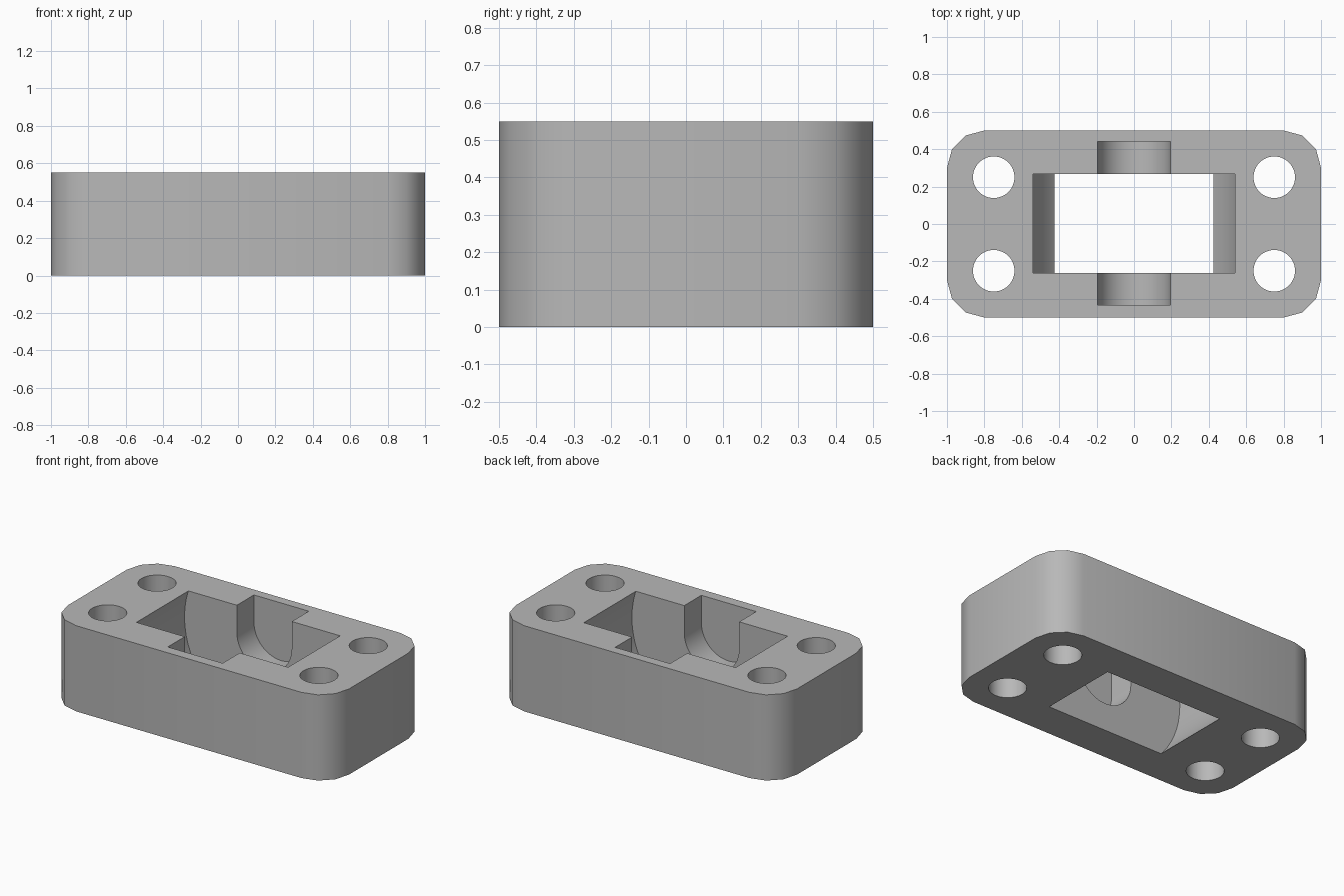
import bpy, bmesh
from math import cos, sin, pi, radians
from mathutils import Vector

if "Cube" in bpy.data.objects:
    bpy.data.objects.remove(bpy.data.objects["Cube"])

HEIGHT = 0.55
AXLE_Z = 0.375    # shared centre height of wheel pocket and axle slot
Y_MID = 0.003

grey = bpy.data.materials.new("plain grey")
grey.use_nodes = True
colour = (0.48, 0.48, 0.48, 1)
grey.diffuse_color = colour
grey.node_tree.nodes["Principled BSDF"].inputs["Base Color"].default_value = colour


def arc(cx, cy, r, start, end, steps):
    angles = [radians(start + (end - start) * i / steps) for i in range(steps + 1)]
    return [(cx + r * cos(a), cy + r * sin(a)) for a in angles]


def prism(name, points, sweep):
    """Extrude a closed outline of 3D points along a vector."""
    bm = bmesh.new()
    face = bm.faces.new([bm.verts.new(p) for p in points])
    new = bmesh.ops.extrude_face_region(bm, geom=[face])["geom"]
    bmesh.ops.translate(bm, vec=Vector(sweep),
                        verts=[v for v in new if isinstance(v, bmesh.types.BMVert)])
    bmesh.ops.recalc_face_normals(bm, faces=bm.faces)
    mesh = bpy.data.meshes.new(name)
    bm.to_mesh(mesh)
    bm.free()
    mesh.materials.append(grey)
    obj = bpy.data.objects.new(name, mesh)
    bpy.context.collection.objects.link(obj)
    return obj


def cross_prism(name, outline, half_depth):
    """Prism of an x-z outline running along y."""
    return prism(name, [(x, Y_MID - half_depth, z) for x, z in outline],
                 (0, 2 * half_depth, 0))


# Block with rounded vertical corners
outline = []
for sx, sy, start in ((1, 1, 0), (-1, 1, 90), (-1, -1, 180), (1, -1, 270)):
    outline += arc(0.8 * sx, 0.3 * sy, 0.2, start, start + 90, 3)
block = prism("bearing_block", [(x, y, 0) for x, y in outline], (0, 0, HEIGHT))

# Wheel pocket, a round opening through top and bottom
cutters = [cross_prism("wheel_pocket", arc(0, AXLE_Z, 0.567, 0, 360, 64)[:-1], 0.264)]

# U-shaped axle slot, open at the top
u_shape = arc(0, AXLE_Z, 0.195, 180, 360, 24) + [(0.195, 0.8), (-0.195, 0.8)]
cutters.append(cross_prism("axle_slot", u_shape, 0.437))

# Four mounting holes
for x in (-0.75, 0.75):
    for y in (-0.25, 0.25):
        ring = arc(x, y, 0.111, 0, 360, 48)[:-1]
        cutters.append(prism("mounting_hole", [(a, b, -0.1) for a, b in ring], (0, 0, 0.8)))

for cutter in cutters:
    cutter.hide_render = True
    mod = block.modifiers.new(cutter.name, "BOOLEAN")
    mod.operation = "DIFFERENCE"
    mod.solver = "EXACT"
    mod.object = cutter

# Bake the cuts and remove the cutters
bpy.context.view_layer.update()
graph = bpy.context.evaluated_depsgraph_get()
result = bpy.data.meshes.new_from_object(block.evaluated_get(graph))
block.modifiers.clear()
block.data = result
for cutter in cutters:
    bpy.data.objects.remove(cutter)

# Smooth the round walls, keep the rims sharp
bpy.ops.object.select_all(action="DESELECT")
block.select_set(True)
bpy.context.view_layer.objects.active = block
bpy.ops.object.shade_smooth_by_angle(angle=radians(35))
